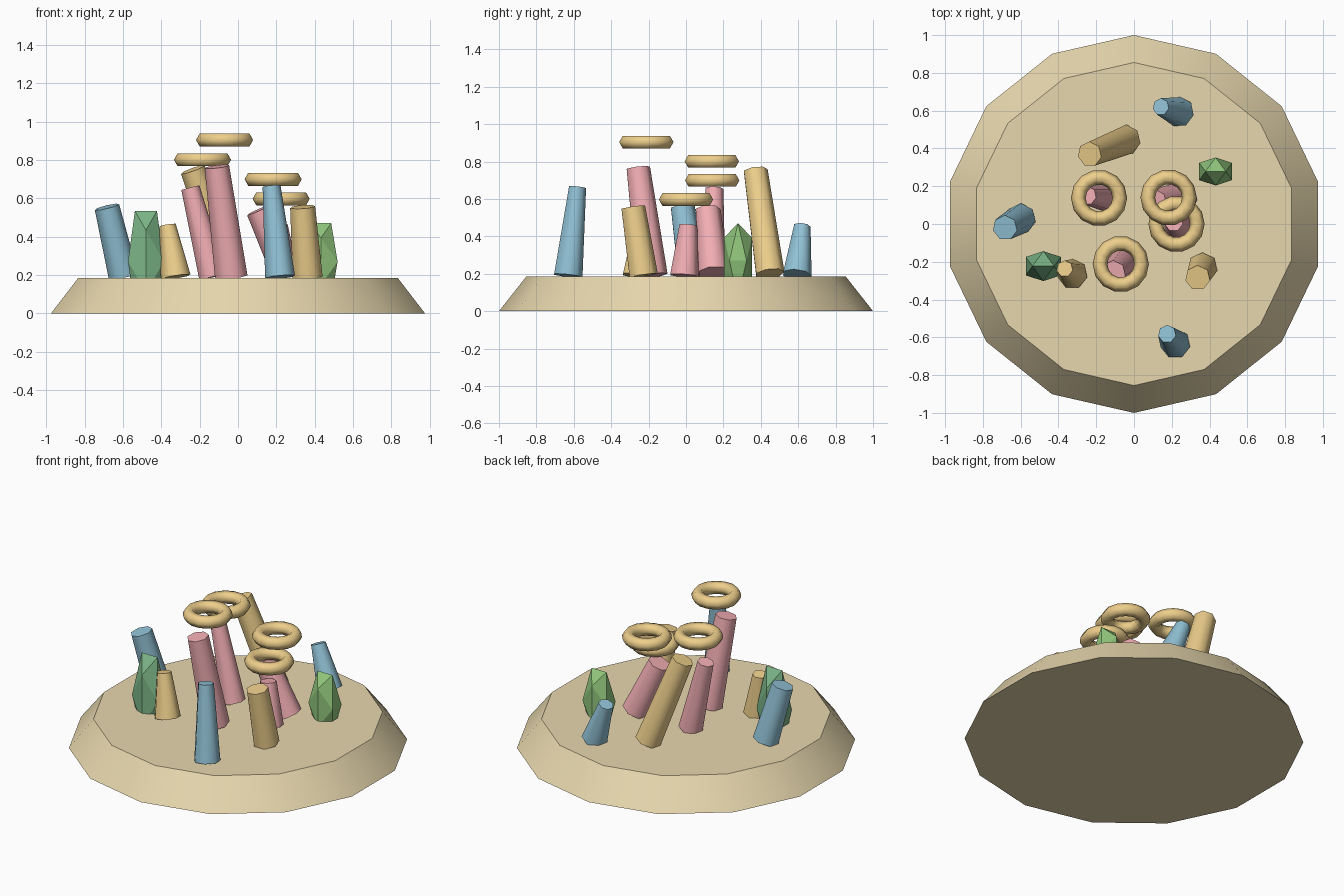
import bpy, math
from mathutils import Vector

if "Cube" in bpy.data.objects:
    bpy.data.objects.remove(bpy.data.objects["Cube"])


def material(name, rgb):
    m = bpy.data.materials.new(name)
    m.diffuse_color = (*rgb, 1)
    m.use_nodes = True
    m.node_tree.nodes["Principled BSDF"].inputs["Base Color"].default_value = m.diffuse_color
    return m


SAND = material("sand", (0.80, 0.68, 0.42))
PINK = material("pink", (0.88, 0.42, 0.45))
ORANGE = material("orange", (0.85, 0.62, 0.26))
BLUE = material("blue", (0.28, 0.53, 0.66))
DARK_GREEN = material("dark_green", (0.20, 0.46, 0.24))
GREEN = material("green", (0.28, 0.56, 0.20))


def finish(name, mat, angle=None):
    o = bpy.context.object
    o.name = name
    o.data.materials.append(mat)
    if angle:
        bpy.ops.object.shade_smooth_by_angle(angle=math.radians(angle))
    return o


# tapered tube leaning from its foot to its tip
def tube(name, mat, foot, tip, r_foot, r_tip):
    a, b = Vector(foot), Vector(tip)
    d = b - a
    bpy.ops.mesh.primitive_cone_add(vertices=7, radius1=r_foot, radius2=r_tip,
                                    depth=d.length, location=(a + b) / 2,
                                    rotation=Vector((0, 0, 1)).rotation_difference(d).to_euler())
    finish(name, mat, 55)


# ring floating above a tube
def ring(name, loc):
    bpy.ops.mesh.primitive_torus_add(major_segments=14, minor_segments=6, major_radius=0.11,
                                     minor_radius=0.039, location=loc)
    finish(name, ORANGE, 62)


# stretched icosahedron standing on an edge, partly buried
def crystal(name, mat, loc, size):
    p = (1 + 5 ** 0.5) / 2
    verts = []
    for s in (-1, 1):
        for t in (-1, 1):
            for v in ((s, 0, t * p), (s * p, t, 0), (0, s * p, t)):
                verts.append([v[i] / p * size[i] for i in range(3)])
    import bmesh
    bm = bmesh.new()
    for v in verts:
        bm.verts.new(v)
    bmesh.ops.convex_hull(bm, input=bm.verts)
    bmesh.ops.recalc_face_normals(bm, faces=bm.faces)
    me = bpy.data.meshes.new(name)
    bm.to_mesh(me)
    bm.free()
    o = bpy.data.objects.new(name, me)
    o.location = loc
    me.materials.append(mat)
    bpy.context.collection.objects.link(o)


# sandy base
bpy.ops.mesh.primitive_cone_add(vertices=14, radius1=1, radius2=0.855, depth=0.184,
                                location=(0, 0, 0.092))
finish("sand_base", SAND, 35)

# tubes
tubes = [
    (PINK, (-.035, -.185, .19), (-.11, -.258, .765), .087, .066),
    (PINK, (-.13, .135, .19), (-.248, .15, .655), .075, .05),
    (PINK, (.26, .145, .205), (.11, .115, .54), .085, .07),
    (PINK, (.24, -.012, .19), (.21, .01, .46), .08, .05),
    (ORANGE, (-.325, -.265, .19), (-.367, -.237, .46), .08, .044),
    (ORANGE, (-.04, .447, .20), (-.235, .37, .75), .08, .067),
    (ORANGE, (.363, -.23, .19), (.337, -.285, .555), .08, .067),
    (BLUE, (-.597, .03, .195), (-.683, -.02, .555), .08, .067),
    (BLUE, (.243, .592, .195), (.142, .62, .455), .08, .046),
    (BLUE, (.219, -.633, .19), (.175, -.582, .663), .08, .048),
]
for i, (mat, foot, tip, rf, rt) in enumerate(tubes):
    tube(f"tube_{i + 1}", mat, foot, tip, rf, rt)

# rings
for i, loc in enumerate([(-.07, -.212, .904), (-.185, .138, .801),
                         (.183, .14, .699), (.225, 0, .597)]):
    ring(f"ring_{i + 1}", loc)

# crystals
crystal("crystal_left", DARK_GREEN, (-.48, -.223, .27), (.093, .079, .265))
crystal("crystal_right", GREEN, (.432, .278, .27), (.087, .074, .2))
